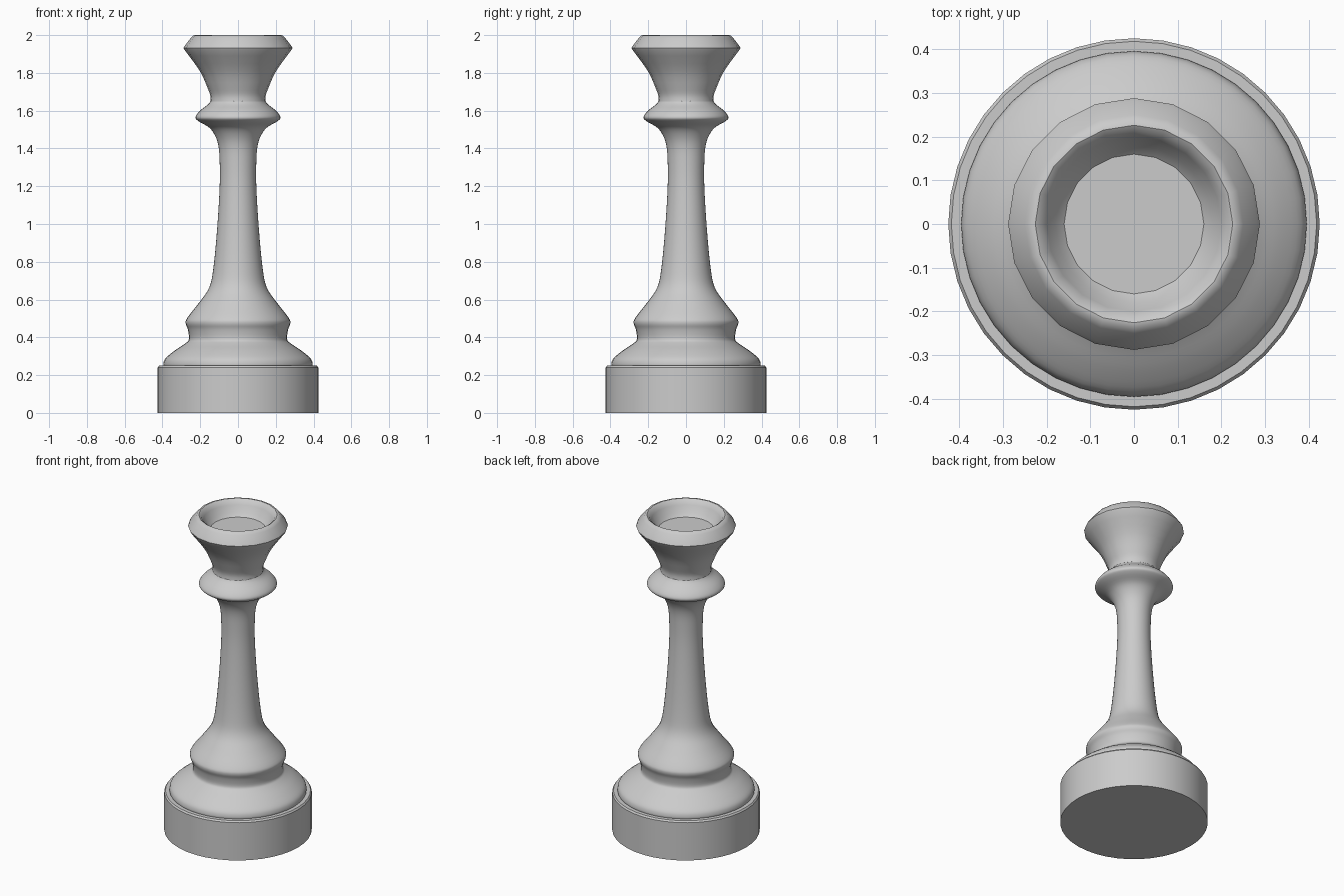
import bpy, bmesh, math

if "Cube" in bpy.data.objects:
    bpy.data.objects.remove(bpy.data.objects["Cube"])


def smooth_curve(pts, steps):
    """Catmull-Rom interpolation through (radius, height) points."""
    out = []
    ext = [pts[0]] + pts + [pts[-1]]
    for i in range(1, len(ext) - 2):
        a, b, c, d = ext[i - 1:i + 3]
        for s in range(steps):
            t = s / steps
            out.append(tuple(
                0.5 * (2 * q + (r - p) * t + (2 * p - 5 * q + 4 * r - s4) * t * t
                       + (3 * q - p - 3 * r + s4) * t ** 3)
                for p, q, r, s4 in zip(a, b, c, d)))
    return out + [pts[-1]]


def lathe(name, profile, sides, angle):
    """Revolve a bottom-to-top profile around z and cap both ends."""
    bm = bmesh.new()
    rings = []
    for r, z in profile:
        rings.append([bm.verts.new((r * math.cos(2 * math.pi * k / sides),
                                    r * math.sin(2 * math.pi * k / sides), z))
                      for k in range(sides)])
    for lo, hi in zip(rings, rings[1:]):
        for k in range(sides):
            n = (k + 1) % sides
            bm.faces.new((lo[k], lo[n], hi[n], hi[k]))
    bm.faces.new(rings[0][::-1])
    bm.faces.new(rings[-1])
    mesh = bpy.data.meshes.new(name)
    bm.to_mesh(mesh)
    bm.free()
    obj = bpy.data.objects.new(name, mesh)
    bpy.context.collection.objects.link(obj)
    bpy.ops.object.select_all(action='DESELECT')
    obj.select_set(True)
    bpy.context.view_layer.objects.active = obj
    bpy.ops.object.shade_smooth_by_angle(angle=math.radians(angle))
    return obj


# Drum base with a small bevel on the upper rim
lathe("base_drum", [(0.425, 0), (0.425, 0.24), (0.418, 0.25)], 40, 30)

# Flared foot, waist, stem and collar
body = [(0.393, 0.245), (0.395, 0.262), (0.383, 0.29), (0.335, 0.33),
        (0.28, 0.367), (0.26, 0.39), (0.265, 0.44), (0.277, 0.475),
        (0.267, 0.505), (0.205, 0.585), (0.152, 0.665), (0.13, 0.77),
        (0.11, 0.98), (0.097, 1.2), (0.097, 1.33), (0.103, 1.41),
        (0.12, 1.465), (0.152, 1.51), (0.207, 1.543), (0.225, 1.565),
        (0.203, 1.598), (0.16, 1.632), (0.145, 1.65)]
lathe("stem_body", smooth_curve(body, 4), 40, 60)

# Flared head with a hollow cup in its top
flare = smooth_curve([(0.147, 1.648), (0.147, 1.68), (0.163, 1.725),
                      (0.202, 1.81), (0.282, 1.92)], 3)
rim = [(0.288, 1.932), (0.281, 1.945), (0.25, 1.985), (0.238, 1.998),
       (0.226, 2.0), (0.214, 1.992), (0.2, 1.97), (0.18, 1.93), (0.16, 1.91)]
lathe("cup_head", flare + rim, 20, 42)
